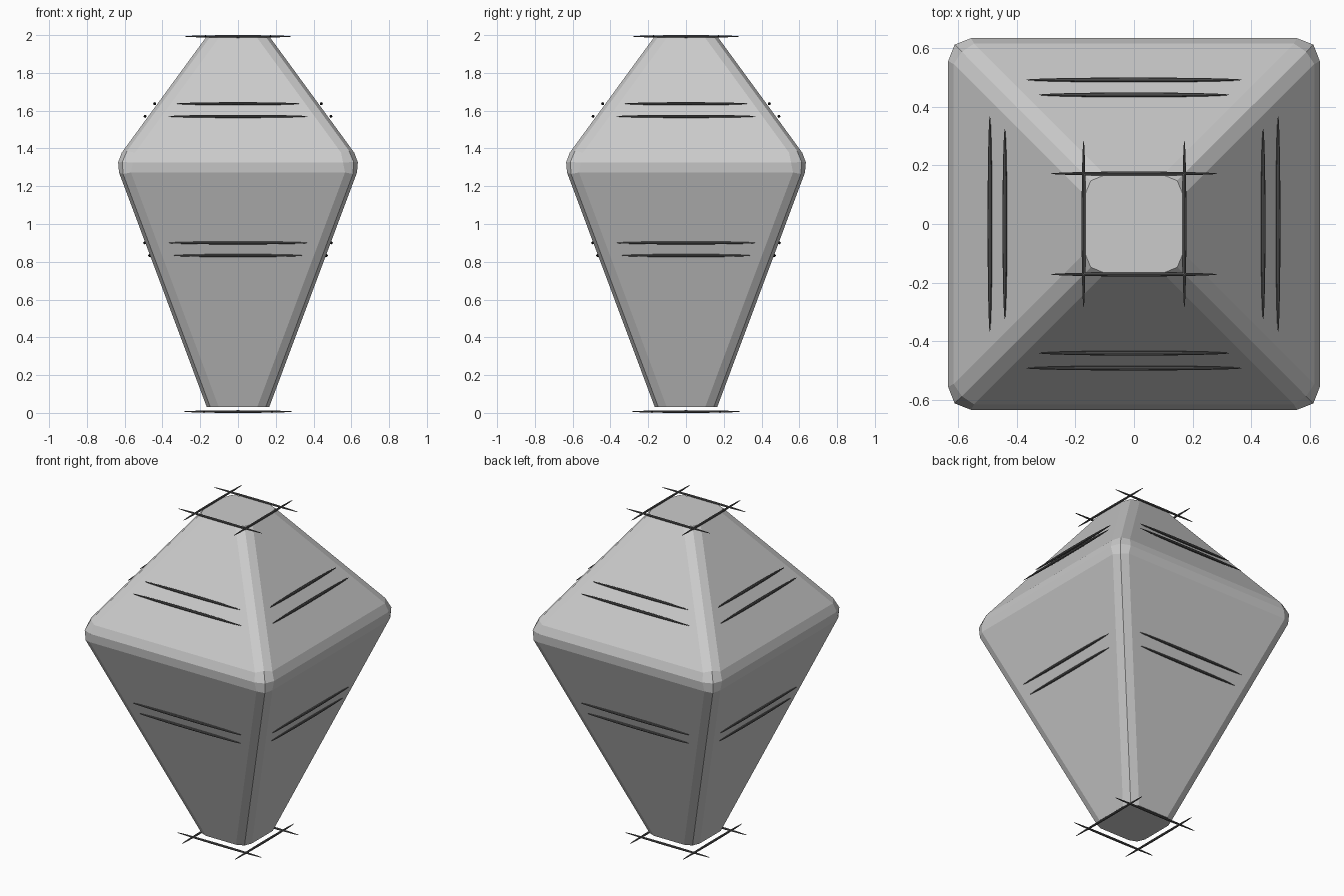
import bpy, bmesh, math
from mathutils import Matrix, Vector

if "Cube" in bpy.data.objects:
    bpy.data.objects.remove(bpy.data.objects["Cube"], do_unlink=True)


def material(name, value):
    mat = bpy.data.materials.new(name)
    mat.use_nodes = True
    colour = (value, value, value, 1)
    mat.diffuse_color = colour
    mat.node_tree.nodes["Principled BSDF"].inputs["Base Color"].default_value = colour
    return mat


light_grey = material("light grey", 0.6)
dark_grey = material("dark grey", 0.1)


def add_object(name, bm, mat):
    bmesh.ops.recalc_face_normals(bm, faces=bm.faces[:])
    mesh = bpy.data.meshes.new(name)
    bm.to_mesh(mesh)
    bm.free()
    mesh.materials.append(mat)
    obj = bpy.data.objects.new(name, mesh)
    bpy.context.collection.objects.link(obj)
    return obj


# Body: square double pyramid with cut-off tips and rounded ridges
bottom, middle, top = (0.165, 0.03), (0.651, 1.329), (0.168, 1.99)
bm = bmesh.new()
rings = []
for half, z in (bottom, middle, top):
    rings.append([bm.verts.new((half * sx, half * sy, z))
                  for sx, sy in ((-1, -1), (1, -1), (1, 1), (-1, 1))])
for low, high in zip(rings, rings[1:]):
    for i in range(4):
        j = (i + 1) % 4
        bm.faces.new((low[i], low[j], high[j], high[i]))
bm.faces.new(rings[0][::-1])
bm.faces.new(rings[-1])
ends = set(rings[0]), set(rings[-1])
ridges = [e for e in bm.edges if not any(set(e.verts) <= end for end in ends)]
bmesh.ops.bevel(bm, geom=ridges, offset=0.06, offset_type='OFFSET', segments=2,
                profile=0.5, affect='EDGES', clamp_overlap=False)
add_object("body", bm, light_grey)


# Slender spindle-shaped strips, repeated on all four sides
def strips(name, half_length, out, z, radius=0.008):
    for side, label in enumerate(("front", "left", "back", "right")):
        bm = bmesh.new()
        bmesh.ops.create_uvsphere(bm, u_segments=8, v_segments=12, radius=1)
        shape = (Matrix.Rotation(side * math.pi / 2, 4, 'Z')
                 @ Matrix.Translation(Vector((0, -out, z)))
                 @ Matrix.Diagonal((half_length, radius, radius, 1))
                 @ Matrix.Rotation(math.pi / 2, 4, 'Y'))
        bmesh.ops.transform(bm, matrix=shape, verts=bm.verts[:])
        add_object(f"{name}_{label}", bm, dark_grey)


strips("upper_strip_high", 0.325, 0.441, 1.637)
strips("upper_strip_low", 0.37, 0.492, 1.57)
strips("lower_strip_high", 0.37, 0.494, 0.9)
strips("lower_strip_low", 0.345, 0.468, 0.833)
strips("top_rim_strip", 0.285, 0.172, 1.993, 0.007)
strips("bottom_rim_strip", 0.29, 0.18, 0.007, 0.007)
